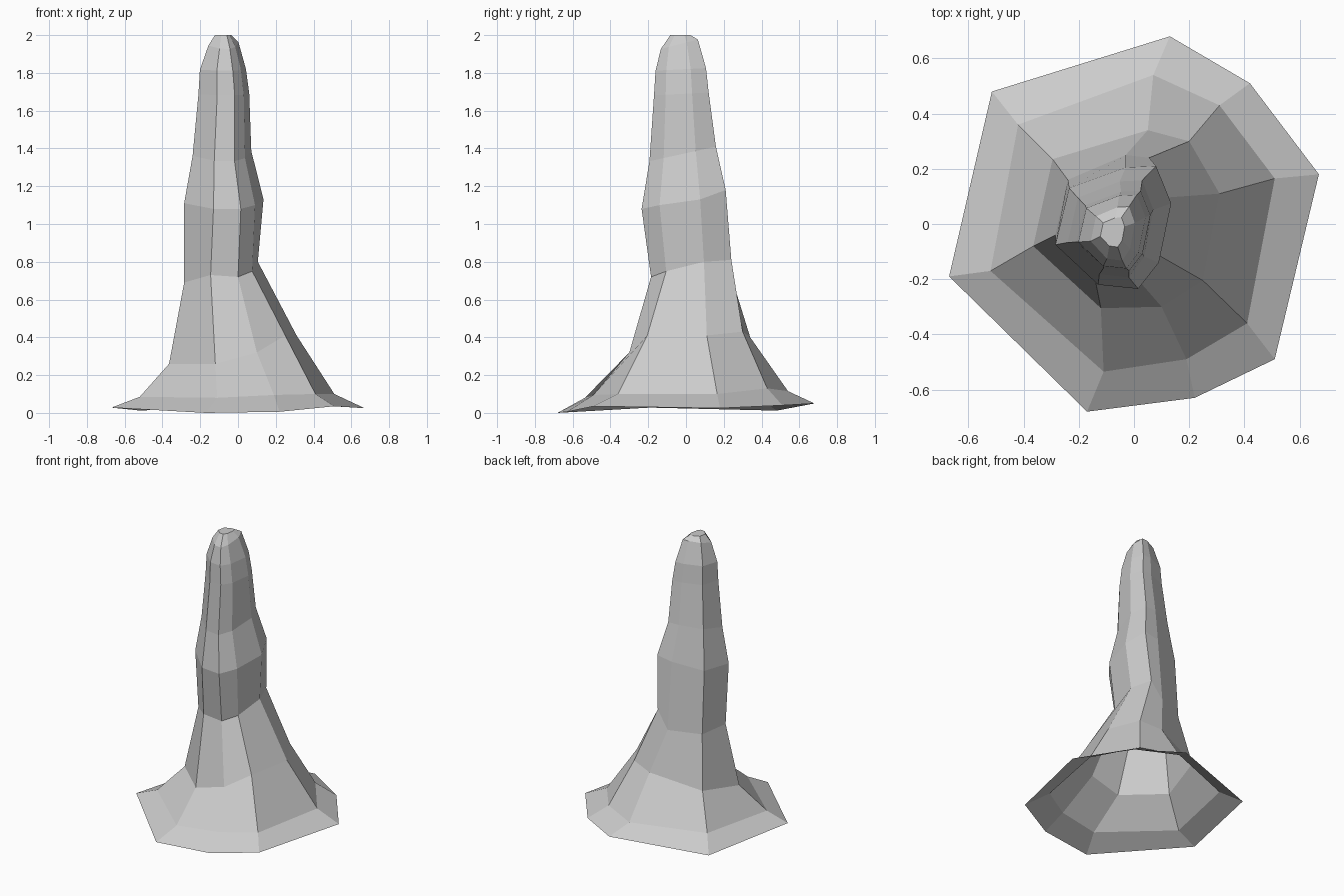
import bpy
import bmesh
from mathutils import Vector

cube = bpy.data.objects.get("Cube")
if cube:
    bpy.data.objects.remove(cube, do_unlink=True)

# Eight-sided cross-sections, clockwise from the back, from the ground upwards
FOOT = ((.13, .68, .05), (.42, .51, .04), (.67, .18, .025), (.51, -.49, .035),
        (.22, -.63, .006), (-.17, -.68, 0), (-.67, -.19, .028), (-.515, .48, .012))
FLARE = ((.07, .54, .115), (.31, .43, .13), (.51, .165, .1), (.41, -.36, .1),
         (.19, -.49, .095), (-.11, -.535, .08), (-.52, -.17, .085), (-.42, .36, .1))
SKIRT = ((.05, .34, .4), (.2, .3, .43), (.31, .11, .41), (.25, -.205, .41),
         (.1, -.3, .32), (-.12, -.305, .26), (-.365, -.08, .26), (-.295, .235, .32))
WAIST = ((-.03, .25, .69), (.055, .24, .81), (.105, .095, .8), (.075, -.105, .75),
         (0, -.185, .72), (-.145, -.18, .73), (-.285, -.04, .69), (-.24, .16, .68))
SHAFT = ((-.03, .205, 1.16), (.08, .21, 1.18), (.135, .075, 1.13), (.09, -.14, 1.1),
         (.015, -.235, 1.08), (-.13, -.22, 1.08), (-.285, -.075, 1.11), (-.235, .13, 1.12))
SHAFT_CENTRE = Vector((-.075, -.013))


def tapered(centre, scale, height, tilt):
    """Shaft section shrunk about a new centre, rising towards the back."""
    ring = []
    for x, y, _ in SHAFT:
        px = centre[0] + (x - SHAFT_CENTRE.x) * scale[0]
        py = centre[1] + (y - SHAFT_CENTRE.y) * scale[1]
        ring.append((px, py, height + tilt * py))
    return ring


# Tapering upper shaft and tip
sections = [
    FOOT, FLARE, SKIRT, WAIST, SHAFT,
    tapered((-.085, -.018), (.74, .79), 1.375, .22),
    tapered((-.075, -.025), (.64, .65), 1.69, .05),
    tapered((-.08, -.028), (.58, .6), 1.82, .05),
    tapered((-.077, -.035), (.38, .44), 1.96, .25),
    tapered((-.078, -.03), (.21, .24), 2.0, 0),
]

# Loft the sections, leaving the underside open and closing the tip
bm = bmesh.new()
loops = [[bm.verts.new(p) for p in section] for section in sections]
for low, high in zip(loops, loops[1:]):
    for i in range(len(low)):
        j = (i + 1) % len(low)
        bm.faces.new((low[j], low[i], high[i], high[j]))
bm.faces.new(reversed(loops[-1]))

mesh = bpy.data.meshes.new("rock_spire")
bm.to_mesh(mesh)
bm.free()
spire = bpy.data.objects.new("rock_spire", mesh)
bpy.context.collection.objects.link(spire)

# Plain grey stone
stone = bpy.data.materials.new("grey_stone")
stone.use_nodes = True
colour = (.6, .6, .6, 1)
stone.diffuse_color = colour
stone.node_tree.nodes["Principled BSDF"].inputs["Base Color"].default_value = colour
mesh.materials.append(stone)
